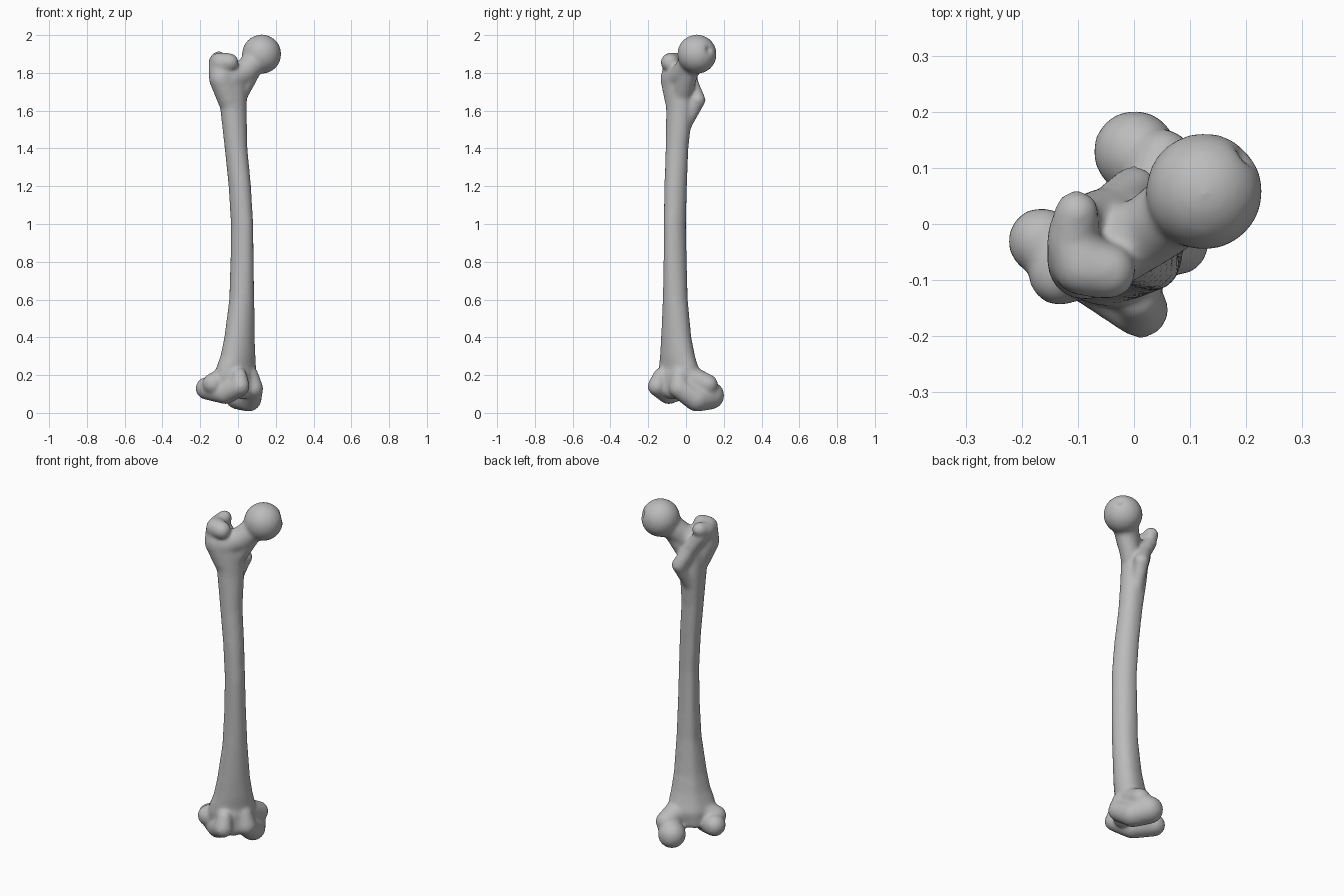
import bpy, bmesh, math
from mathutils import Vector, Matrix

if "Cube" in bpy.data.objects:
    bpy.data.objects.remove(bpy.data.objects["Cube"])

bone = bpy.data.materials.new("bone grey")
bone.use_nodes = True
bone.diffuse_color = (0.5, 0.5, 0.5, 1)
bone.node_tree.nodes["Principled BSDF"].inputs["Base Color"].default_value = (0.5, 0.5, 0.5, 1)

# The bone's own medial and anterior directions are turned 45 degrees from x and y
MEDIAL = Vector((1, 1, 0)).normalized()
ANTERIOR = Vector((1, -1, 0)).normalized()
bm = bmesh.new()


def ball(centre, r):
    bmesh.ops.create_icosphere(bm, subdivisions=3, radius=r, matrix=Matrix.Translation(centre))


def strand(*nodes):
    """Chain of close balls through (x, y, z, radius) nodes."""
    for a, b in zip(nodes, nodes[1:]):
        for i in range(13):
            p = Vector(a).lerp(Vector(b), i / 12)
            ball(p.xyz, p.w)


def turned(u, f, z, r):
    """Node given by medial and anterior offsets."""
    p = MEDIAL * u + ANTERIOR * f
    return (p.x, p.y, z, r)


def shaft(sections, sides=32):
    """Loft of ovals (z, x, y, medial radius, anterior radius) with a rear ridge."""
    rings = []
    for z, x, y, ru, rf in sections:
        ring = []
        for i in range(sides):
            a = math.tau * i / sides
            ridge = 1 + 0.14 * max(0, -math.sin(a)) ** 12
            p = Vector((x, y, z)) + MEDIAL * ru * math.cos(a) + ANTERIOR * rf * math.sin(a) * ridge
            ring.append(bm.verts.new(p))
        rings.append(ring)
    for lo, hi in zip(rings, rings[1:]):
        for i in range(sides):
            j = (i + 1) % sides
            bm.faces.new((lo[i], lo[j], hi[j], hi[i]))
    bm.faces.new(rings[0][::-1])
    bm.faces.new(rings[-1])


# Shaft, bowed forward and flared at the lower end
shaft([
    (0.11, -0.02, -0.04, 0.10, 0.08),
    (0.20, -0.015, -0.035, 0.125, 0.085),
    (0.25, -0.008, -0.04, 0.115, 0.078),
    (0.30, 0.0, -0.045, 0.10, 0.074),
    (0.40, 0.008, -0.052, 0.083, 0.067),
    (0.60, 0.02, -0.057, 0.062, 0.061),
    (0.80, 0.022, -0.058, 0.053, 0.060),
    (1.00, 0.022, -0.060, 0.049, 0.059),
    (1.20, 0.010, -0.055, 0.051, 0.058),
    (1.40, -0.010, -0.048, 0.055, 0.056),
    (1.60, -0.023, -0.035, 0.068, 0.062),
    (1.72, -0.030, -0.035, 0.080, 0.066),
    (1.80, -0.040, -0.045, 0.080, 0.055),
])

# Head and neck
ball((0.125, 0.058, 1.899), 0.1)
strand((-0.05, -0.05, 1.76, 0.066), (0.03, -0.01, 1.80, 0.06), (0.11, 0.05, 1.88, 0.066))
strand((0.0, -0.02, 1.69, 0.05), (0.06, 0.01, 1.80, 0.05))

# Greater trochanter: body and curved top crest around the rear hollow
strand((-0.045, -0.05, 1.66, 0.06), (-0.088, -0.07, 1.77, 0.062), (-0.1, -0.06, 1.83, 0.052))
strand((-0.102, 0.02, 1.875, 0.036), (-0.11, -0.03, 1.855, 0.043),
       (-0.09, -0.075, 1.855, 0.05), (-0.045, -0.085, 1.855, 0.045))

# Lesser trochanter and the crest that joins it to the greater one
strand((-0.1, 0.01, 1.83, 0.036), (-0.045, 0.03, 1.74, 0.034), (0.0, 0.062, 1.655, 0.038))
strand((0.0, 0.062, 1.655, 0.036), (-0.02, 0.0, 1.53, 0.03))

# Lateral condyle with its front ridge and side knob
strand(turned(-0.09, 0.10, 0.20, 0.035), turned(-0.10, 0.117, 0.14, 0.046),
       turned(-0.11, 0.02, 0.105, 0.055), turned(-0.138, -0.095, 0.13, 0.056))
strand(turned(-0.08, -0.01, 0.18, 0.06), turned(-0.157, -0.03, 0.155, 0.052))

# Medial condyle with its side knob
strand(turned(0.02, 0.07, 0.20, 0.04), turned(0.03, 0.082, 0.13, 0.05),
       turned(0.08, 0.0, 0.075, 0.064), turned(0.092, -0.09, 0.092, 0.07))
strand(turned(0.05, 0.0, 0.18, 0.06), turned(0.118, -0.045, 0.15, 0.05))

# Groove floor between the condyles
strand(turned(-0.035, 0.065, 0.20, 0.045), turned(-0.035, 0.065, 0.12, 0.045))

mesh = bpy.data.meshes.new("thigh_bone")
bmesh.ops.recalc_face_normals(bm, faces=bm.faces)
bm.to_mesh(mesh)
bm.free()
mesh.materials.append(bone)
thigh_bone = bpy.data.objects.new("thigh_bone", mesh)
bpy.context.collection.objects.link(thigh_bone)

# Cutter for the shallow pit on the head
bpy.ops.mesh.primitive_uv_sphere_add(radius=0.026, location=(0.204, 0.125, 1.925))
cutter = bpy.context.object
cutter.name = "head_pit_cutter"
cutter.data.materials.append(bone)
cutter.hide_render = True
cutter.hide_set(True)
cutter.display_type = 'WIRE'

# Fuse into one skin, carve the pit, soften the joins and restore lost girth
fuse = thigh_bone.modifiers.new("fuse", 'REMESH')
fuse.mode = 'VOXEL'
fuse.voxel_size = 0.009
fuse.use_smooth_shade = True
pit = thigh_bone.modifiers.new("pit", 'BOOLEAN')
pit.operation = 'DIFFERENCE'
pit.object = cutter
refuse = thigh_bone.modifiers.new("refuse", 'REMESH')
refuse.mode = 'VOXEL'
refuse.voxel_size = 0.009
refuse.use_smooth_shade = True
soften = thigh_bone.modifiers.new("soften", 'SMOOTH')
soften.factor = 0.5
soften.iterations = 12
swell = thigh_bone.modifiers.new("swell", 'DISPLACE')
swell.strength = 0.005
swell.mid_level = 0
